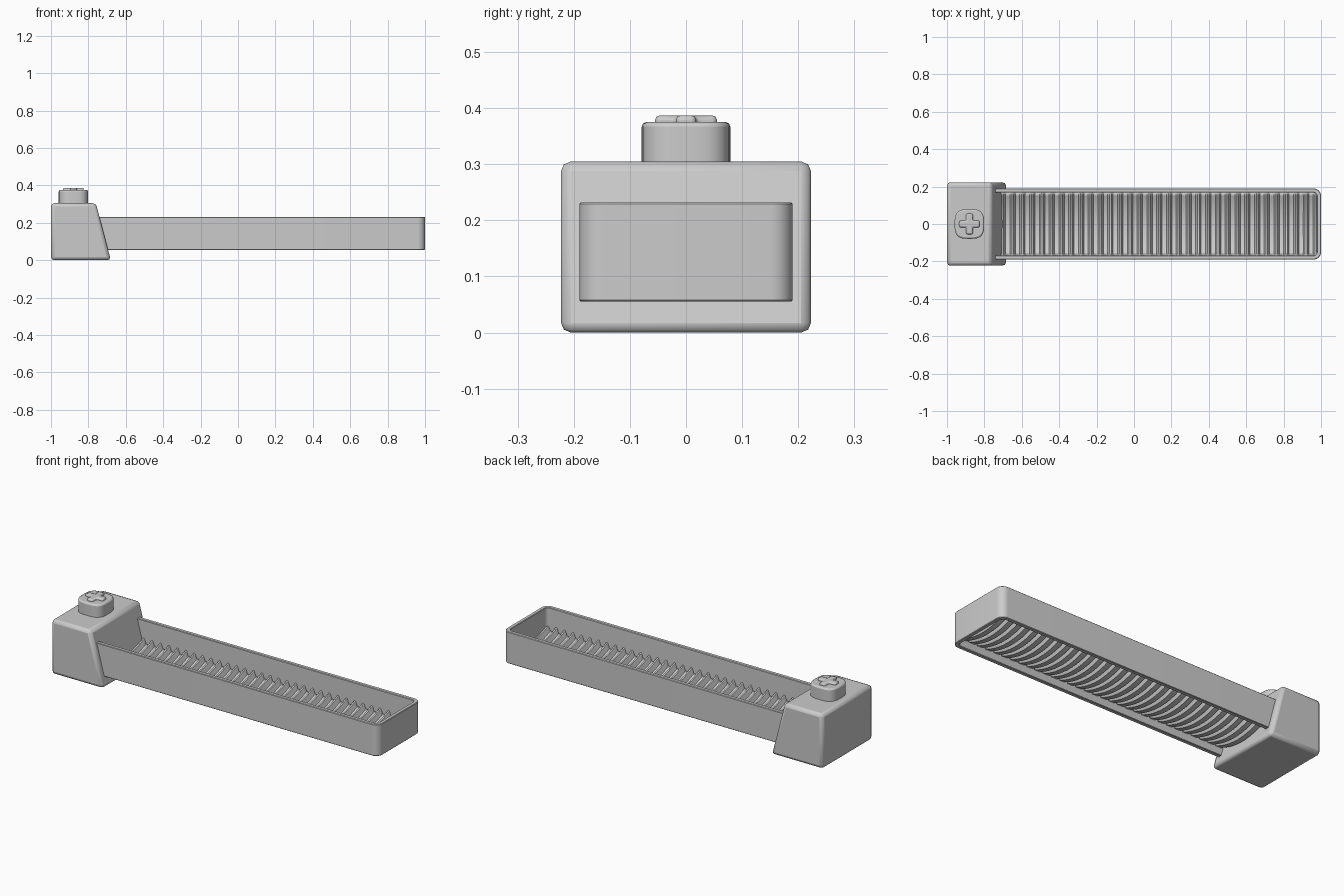
import bpy, bmesh, math

if "Cube" in bpy.data.objects:
    bpy.data.objects.remove(bpy.data.objects["Cube"])


def finish(name, bm, bevel=0.0, segments=2, angle=35):
    """Turn a bmesh into an object with optional bevel and smooth shading."""
    bmesh.ops.recalc_face_normals(bm, faces=bm.faces)
    mesh = bpy.data.meshes.new(name)
    bm.to_mesh(mesh)
    bm.free()
    ob = bpy.data.objects.new(name, mesh)
    bpy.context.collection.objects.link(ob)
    if bevel:
        mod = ob.modifiers.new("bevel", 'BEVEL')
        mod.width, mod.segments = bevel, segments
        mod.limit_method, mod.angle_limit = 'ANGLE', math.radians(40)
    bpy.ops.object.select_all(action='DESELECT')
    ob.select_set(True)
    bpy.context.view_layer.objects.active = ob
    bpy.ops.object.shade_smooth_by_angle(angle=math.radians(angle))
    return ob


def prism(name, outline, place, lo, hi, **kw):
    """Extrude a 2D outline; place(u, v, depth) maps it into space."""
    bm = bmesh.new()
    face = bm.faces.new([bm.verts.new(place(u, v, lo)) for u, v in outline])
    ext = bmesh.ops.extrude_face_region(bm, geom=[face])
    for v in ext["geom"]:
        if isinstance(v, bmesh.types.BMVert):
            v.co += place.axis * (hi - lo)
    return finish(name, bm, **kw)


from mathutils import Vector


def upright(u, v, d):
    return Vector((u, v, d))


def sideways(u, v, d):
    return Vector((u, d, v))


upright.axis = Vector((0, 0, 1))
sideways.axis = Vector((0, 1, 0))

# Mounting block with sloping front
block = [(-1, 0), (-0.68, 0), (-0.76, 0.305), (-1, 0.305)]
prism("mounting_block", block, sideways, -0.223, 0.223, bevel=0.018)

# Knob with rounded-square section
KX = -0.88


def squircle(r, n=40, power=3.2):
    pts = []
    for i in range(n):
        a = 2 * math.pi * i / n
        c, s = math.cos(a), math.sin(a)
        k = r / (abs(c) ** power + abs(s) ** power) ** (1 / power)
        pts.append((KX + c * k, s * k))
    return pts


prism("knob", squircle(0.079), upright, 0.28, 0.375, bevel=0.008)

# Raised cross on the knob
L, W = 0.055, 0.018
arm = [(L, -W), (L, W), (W, W)]
cross = []
for q in range(4):
    c, s = round(math.cos(q * math.pi / 2)), round(math.sin(q * math.pi / 2))
    cross += [(KX + x * c - y * s, x * s + y * c) for x, y in arm]
prism("knob_cross", cross, upright, 0.365, 0.387, bevel=0.008)


# U-shaped tray wall
def u_path(x0, x1, half, r):
    pts = [(x0, -half)]
    for sign in (-1, 1):
        for i in range(9):
            a = math.pi / 2 * (i / 8 if sign > 0 else i / 8 - 1)
            pts.append((x1 - r + r * math.cos(a), sign * (half - r) + r * math.sin(a)))
    return pts + [(x0, half)]


wall = u_path(-0.78, 1.0, 0.19, 0.04) + u_path(-0.78, 0.978, 0.168, 0.02)[::-1]
prism("tray_wall", wall, upright, 0.055, 0.232, bevel=0.003, segments=1)

# Sagging ribbed floor
X0, X1, COUNT, HALF, ACROSS = -0.74, 0.985, 33, 0.172, 16
step = (X1 - X0) / COUNT
tooth = [(0.0, 0), (0.5, 0), (0.7, 0.028), (0.8, 0.028)]
profile = [(X0 + (k + t) * step, h) for k in range(COUNT) for t, h in tooth] + [(X1, 0)]
bm = bmesh.new()
rows = []
for x, h in profile:
    row = []
    for j in range(ACROSS + 1):
        f = 2 * j / ACROSS - 1
        row.append(bm.verts.new((x, f * HALF, 0.062 + 0.04 * f * f + h)))
    rows.append(row)
for a, b in zip(rows, rows[1:]):
    for j in range(ACROSS):
        bm.faces.new((a[j], b[j], b[j + 1], a[j + 1]))
floor = finish("ribbed_floor", bm, angle=30)
thick = floor.modifiers.new("thickness", 'SOLIDIFY')
thick.thickness, thick.offset = 0.006, 0
